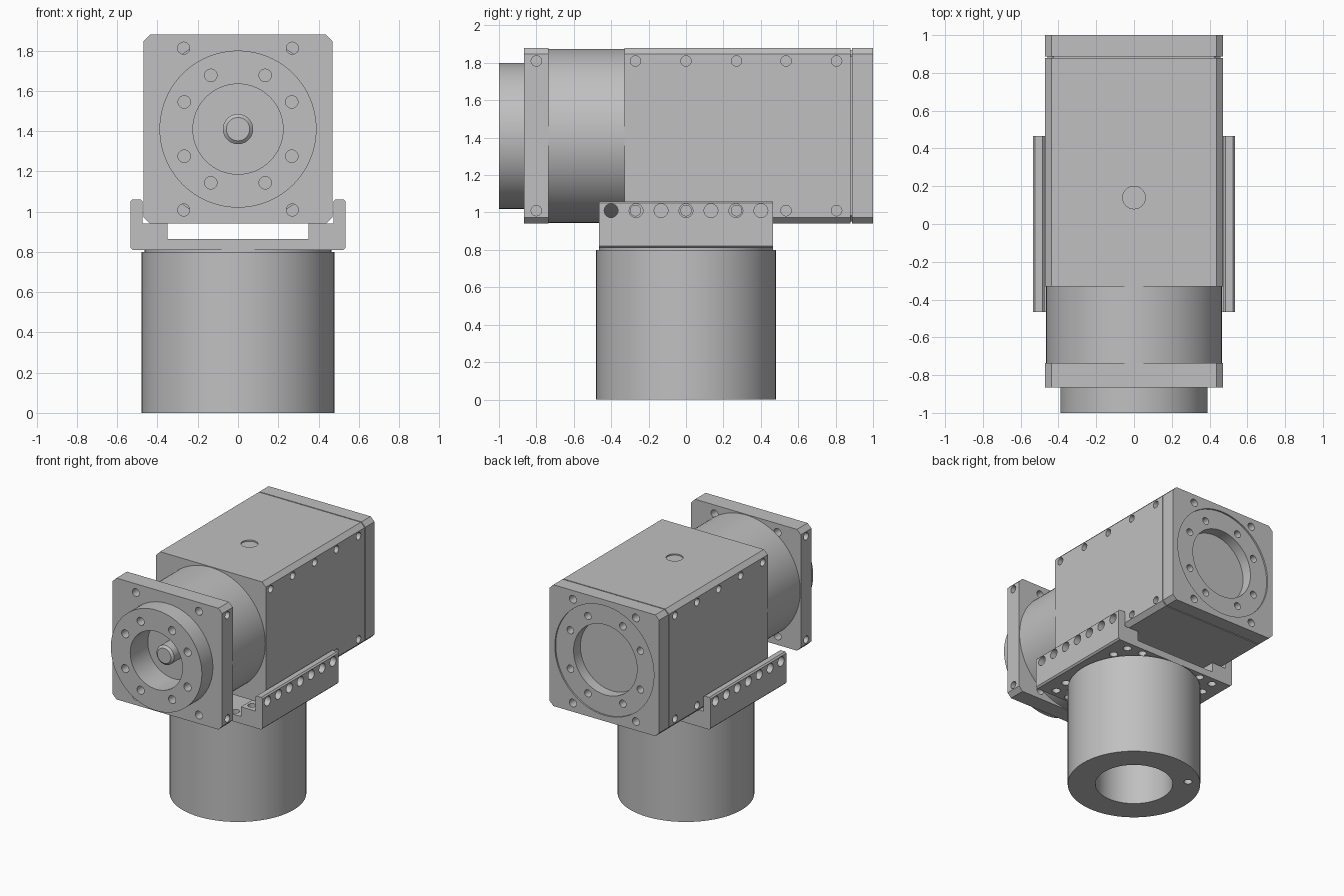
import bpy, bmesh, math
from mathutils import Matrix, Vector

if "Cube" in bpy.data.objects:
    bpy.data.objects.remove(bpy.data.objects["Cube"])

grey = bpy.data.materials.new("machined_grey")
grey.diffuse_color = (0.527, 0.527, 0.527, 1)
grey.use_nodes = True
grey.node_tree.nodes["Principled BSDF"].inputs["Base Color"].default_value = grey.diffuse_color
ZC = 1.41   # height of the horizontal axis
ROT = {'X': Matrix.Rotation(math.pi / 2, 4, 'Y'),
       'Y': Matrix.Rotation(math.pi / 2, 4, 'X'),
       'Z': Matrix.Identity(4)}


def finish(name, bm):
    bmesh.ops.recalc_face_normals(bm, faces=bm.faces)
    me = bpy.data.meshes.new(name)
    bm.to_mesh(me)
    bm.free()
    me.materials.append(grey)
    ob = bpy.data.objects.new(name, me)
    bpy.context.collection.objects.link(ob)
    return ob


def add_cyl(bm, axis, centre, r, length, seg=96, r2=None):
    bmesh.ops.create_cone(bm, cap_ends=True, segments=seg, radius1=r,
                          radius2=r if r2 is None else r2, depth=length,
                          matrix=Matrix.Translation(centre) @ ROT[axis])


def cylinder(name, axis, centre, r, length, r2=None):
    bm = bmesh.new()
    add_cyl(bm, axis, centre, r, length, r2=r2)
    return finish(name, bm)


def prism(name, profile, y0, y1):
    """Extrude an (x, z) outline along y."""
    bm = bmesh.new()
    face = bm.faces.new([bm.verts.new((x, y0, z)) for x, z in profile])
    ext = bmesh.ops.extrude_face_region(bm, geom=[face])
    verts = [v for v in ext["geom"] if isinstance(v, bmesh.types.BMVert)]
    bmesh.ops.translate(bm, verts=verts, vec=(0, y1 - y0, 0))
    return finish(name, bm)


def square(h, c):
    """Square outline with chamfered corners around the axis."""
    pts = [(h, h - c), (h - c, h), (c - h, h), (-h, h - c),
           (-h, c - h), (c - h, -h), (h - c, -h), (h, c - h)]
    return [(x, z + ZC) for x, z in pts]


def drill(ob, holes):
    """Cut cylinders (axis, centre, radius, length) that do not overlap."""
    bm = bmesh.new()
    for axis, c, r, length in holes:
        add_cyl(bm, axis, c, r, length, 64 if r > 0.1 else 24)
    cutter = finish("hole_cutter", bm)
    cutter.hide_render = True
    mod = ob.modifiers.new("holes", 'BOOLEAN')
    mod.operation, mod.solver, mod.object = 'DIFFERENCE', 'EXACT', cutter
    bpy.context.view_layer.objects.active = ob
    bpy.ops.object.modifier_apply(modifier=mod.name)
    bpy.data.objects.remove(cutter, do_unlink=True)


def bolt_ring(a, b):
    """Eight bolt positions mirrored about both axes."""
    return [(sx * p, sz * q) for p, q in ((a, b), (b, a))
            for sx in (-1, 1) for sz in (-1, 1)]


corners = [(sx * 0.27, sz * 0.402) for sx in (-1, 1) for sz in (-1, 1)]


def side_holes(ys):
    return [('X', (sx * 0.47, y, ZC + sz * 0.4), 0.028, 0.12)
            for y in ys for sx in (-1, 1) for sz in (-1, 1)]


# main housing with side screw holes and a shallow top plug
housing = prism("main_housing", square(0.47, 0.033), -0.33, 0.88)
drill(housing, side_holes([-0.27, 0, 0.27, 0.535, 0.805])
      + [('Z', (0, 0.14, 1.88), 0.06, 0.02)])
prism("housing_gasket", square(0.458, 0.033), 0.875, 0.895)

# rear cover with stepped recess and bolt holes
cover = prism("rear_cover", square(0.47, 0.033), 0.888, 1.0)
drill(cover, [('Y', (0, 1.0, ZC), 0.425, 0.024)])
drill(cover, [('Y', (0, 1.0, ZC), 0.272, 0.19)]
      + [('Y', (x, 1.0, ZC + z), 0.028, 0.15) for x, z in bolt_ring(0.15, 0.30)]
      + [('Y', (x, 1.0, ZC + z), 0.03, 0.15) for x, z in corners])

# front barrel, square flange and output disc
cylinder("front_barrel", 'Y', (0, -0.532, ZC), 0.465, 0.41)
flange = prism("front_flange", square(0.47, 0.033), -0.865, -0.735)
drill(flange, side_holes([-0.8])
      + [('Y', (x, -0.8, ZC + z), 0.03, 0.3) for x, z in corners]
      + [('Y', (0, -0.85, ZC), 0.224, 0.13)])
disc = cylinder("output_disc", 'Y', (0, -0.932, ZC), 0.39, 0.136)
drill(disc, [('Y', (0, -0.93, ZC), 0.224, 0.3)]
      + [('Y', (x, -1.0, ZC + z), 0.031, 0.2) for x, z in bolt_ring(0.135, 0.267)])

# output shaft with chamfered tip
cylinder("output_shaft", 'Y', (0, -0.83, ZC), 0.075, 0.12)
cylinder("shaft_tip", 'Y', (0, -0.8975, ZC), 0.075, 0.015, r2=0.058)
bpy.data.objects["shaft_tip"].scale = (1, 1, 1)

# U-shaped cradle bracket
half = [(0.35, 0.865), (0.35, 0.94), (0.474, 0.94), (0.474, 1.05), (0.484, 1.06),
        (0.525, 1.06), (0.535, 1.05), (0.535, 0.822), (0.523, 0.81)]
bracket = prism("cradle_bracket", half + [(-x, z) for x, z in reversed(half)],
                -0.465, 0.465)
drill(bracket, [('X', (s * 0.505, i * 0.1335, 1.01), 0.037, 0.15)
                for i in range(-3, 4) for s in (-1, 1)])
drill(bracket, [('Z', (sx * x, sy * y, 0.87), 0.03, 0.3)
                for x, y in ((0.4, 0.4), (0.27, 0.415), (0.42, 0.27))
                for sx in (-1, 1) for sy in (-1, 1)])

# lower motor barrel with bore and locating hole
cylinder("barrel_neck", 'Z', (0, 0, 0.805), 0.465, 0.02)
barrel = cylinder("lower_barrel", 'Z', (0, 0, 0.4), 0.48, 0.8)
drill(barrel, [('Z', (0, 0, 0), 0.28, 1.1), ('Z', (-0.277, 0.277, 0), 0.03, 0.2)])

# smooth round walls, keep machined edges sharp
for ob in bpy.context.collection.objects:
    ob.select_set(True)
    bpy.context.view_layer.objects.active = ob
bpy.ops.object.shade_smooth_by_angle(angle=math.radians(30))
